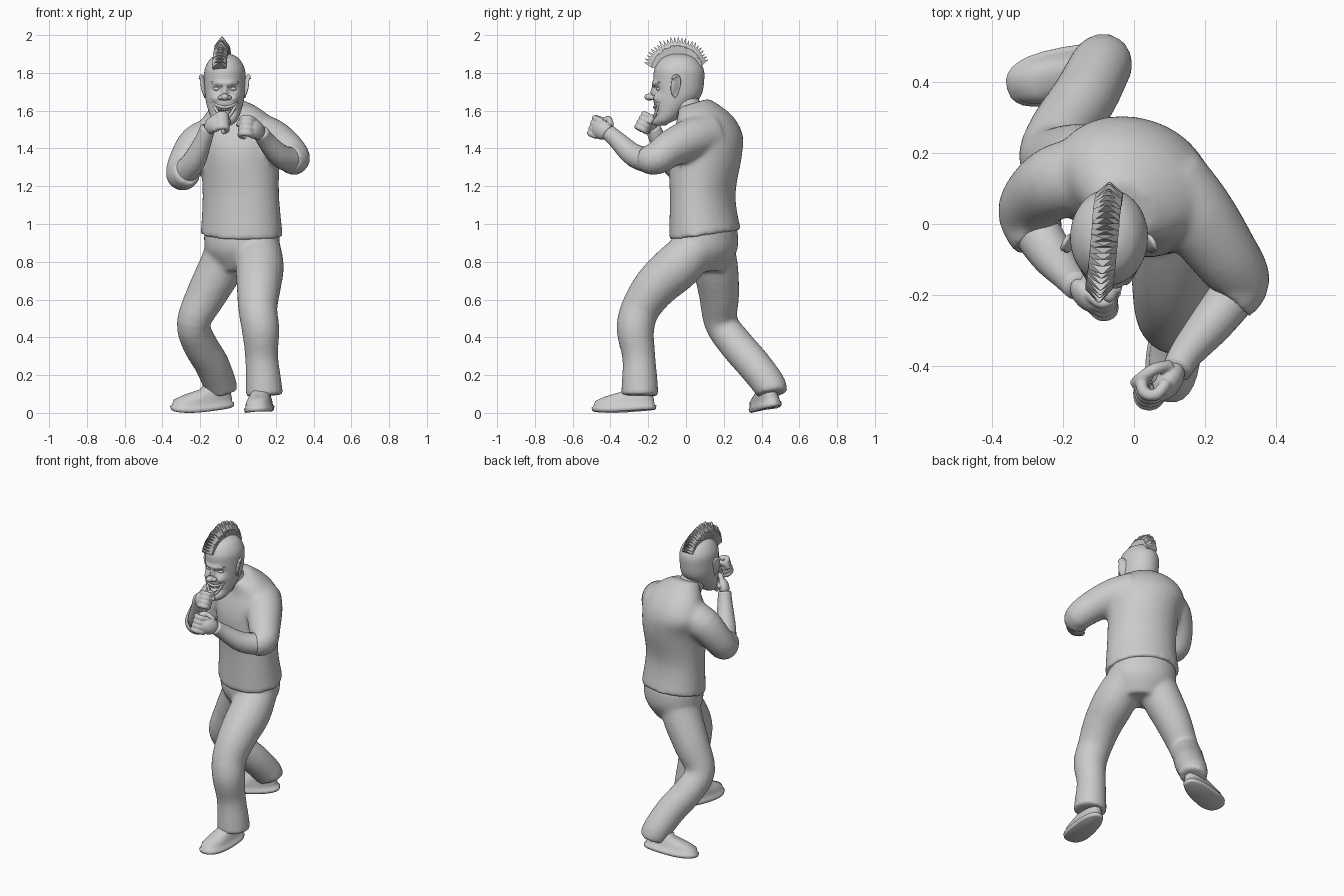
import bpy, bmesh, random
from math import sin, cos, pi, sqrt, atan2, radians, exp, copysign
from mathutils import Vector as V, Matrix as M

if "Cube" in bpy.data.objects:
    bpy.data.objects.remove(bpy.data.objects["Cube"])

random.seed(3)


def smooth_path(pts, steps=4):
    """Catmull-Rom through tuples of any length."""
    p = [V(q) for q in pts]
    p = [p[0]] + p + [p[-1]]
    out = []
    for i in range(1, len(p) - 2):
        a, b, c, d = p[i - 1:i + 3]
        for k in range(steps):
            t = k / steps
            out.append(0.5 * (2 * b + (c - a) * t + (2 * a - 5 * b + 4 * c - d) * t * t
                              + (3 * b - a - 3 * c + d) * t ** 3))
    return out + [p[-2]]


def loft(bm, rings):
    rows = [[bm.verts.new(co) for co in r] for r in rings]
    n = len(rows[0])
    for a, b in zip(rows, rows[1:]):
        for i in range(n):
            bm.faces.new((a[i], a[(i + 1) % n], b[(i + 1) % n], b[i]))
    bm.faces.new(rows[0][::-1])
    bm.faces.new(rows[-1])


def tube(bm, pts, n=20, steps=4):
    """Round limb through (x, y, z, radius) points."""
    p = smooth_path(pts, steps)
    c = [V(q[:3]) for q in p]
    u = V((0.31, 0.2, 0.93)).orthogonal()
    rings = []
    for i, q in enumerate(c):
        t = (c[min(i + 1, len(c) - 1)] - c[max(i - 1, 0)]).normalized()
        u = (u - t * u.dot(t)).normalized()
        w = t.cross(u)
        rings.append([q + (u * cos(2 * pi * k / n) + w * sin(2 * pi * k / n)) * p[i][3] for k in range(n)])
    loft(bm, rings)


def stack(bm, rows, yaw, n=32):
    """Body from horizontal ellipses (cx, cy, z, rx, ry, slope)."""
    rings = []
    for cx, cy, z, rx, ry, sl in smooth_path(rows):
        r = []
        for k in range(n):
            a = 2 * pi * k / n
            x, y = rx * cos(a), ry * sin(a)
            dy = x * sin(yaw) + y * cos(yaw)
            r.append(V((cx + x * cos(yaw) - y * sin(yaw), cy + dy, z + sl * dy)))
        rings.append(r)
    loft(bm, rings)


def blob(bm, c, size, rot=M.Identity(4)):
    bmesh.ops.create_uvsphere(bm, u_segments=16, v_segments=10, radius=1,
                              matrix=M.Translation(c) @ rot @ M.Diagonal((*size, 1)))


def finish(name, bm, voxel=0, iters=6, smooth=True):
    bmesh.ops.recalc_face_normals(bm, faces=bm.faces)
    for f in bm.faces:
        f.smooth = smooth
    me = bpy.data.meshes.new(name)
    bm.to_mesh(me)
    bm.free()
    ob = bpy.data.objects.new(name, me)
    bpy.context.collection.objects.link(ob)
    if voxel:
        m = ob.modifiers.new("merge", 'REMESH')
        m.mode, m.voxel_size, m.use_smooth_shade = 'VOXEL', voxel, True
        s = ob.modifiers.new("soften", 'SMOOTH')
        s.factor, s.iterations = 0.5, iters


YAW = radians(-25)

# Trousers: hips and two bent legs merged
bm = bmesh.new()
stack(bm, [(.02, .10, .98, .205, .165, 0), (.02, .10, .86, .20, .165, 0), (.02, .10, .75, .13, .10, 0)], YAW)
tube(bm, [(.11, .08, .90, .11), (.115, -.04, .78, .128), (.11, -.16, .67, .118), (.105, -.242, .55, .104),
          (.12, -.268, .44, .1), (.125, -.25, .3, .088), (.135, -.245, .17, .095), (.14, -.245, .09, .1)])
tube(bm, [(-.04, .13, .90, .12), (-.085, .155, .78, .12), (-.165, .175, .63, .108), (-.235, .185, .48, .09),
          (-.205, .26, .37, .092), (-.14, .355, .26, .092), (-.095, .44, .15, .088), (-.08, .455, .10, .082)])
finish("trousers", bm, .013, 8)

# Shirt: torso and two sleeves merged
bm = bmesh.new()
stack(bm, [(.02, .10, .94, .225, .182, .15), (.015, .088, 1.15, .21, .165, 0), (.01, .10, 1.35, .215, .19, 0),
           (.0, .11, 1.46, .235, .18, .05), (.0, .10, 1.55, .20, .14, .1), (-.012, .065, 1.61, .14, .10, .2),
           (-.03, .04, 1.64, .09, .075, .3)], YAW)
tube(bm, [(-.12, .14, 1.46, .11), (-.215, .12, 1.42, .105), (-.28, .07, 1.32, .092), (-.295, .02, 1.26, .086),
          (-.265, -.045, 1.28, .078)])
tube(bm, [(.09, .12, 1.47, .12), (.17, .03, 1.45, .112), (.25, -.08, 1.40, .098), (.298, -.16, 1.345, .086),
          (.265, -.215, 1.345, .075)])
finish("shirt", bm, .013, 8)


# Forearms and fists
def arm(side, pts, f, u, k):
    bm = bmesh.new()
    tube(bm, pts)
    finish(side + "_forearm", bm)
    f = V(f).normalized()
    u = V(u)
    u = (u - f * u.dot(f)).normalized()
    s = f.cross(u)
    w = V(pts[-1][:3])
    rot = M((f, s, u)).transposed().to_4x4()
    bm = bmesh.new()
    blob(bm, w + f * .035 * k, (.052 * k, .043 * k, .03 * k), rot)
    for i in range(4):
        base = w + s * (i - 1.5) * .023 * k
        curl = [(.05, 0), (.09, .004), (.102, .03), (.08, .05), (.055, .042)]
        tube(bm, [(*(base + (f * a + u * b) * k), .0145 * k) for a, b in curl], 10)
    sgn = 1 if side == "right" else -1
    tube(bm, [(*(w + (f * a + s * sgn * c + u * b) * k), .0145 * k)
              for a, b, c in [(.01, .015, .03), (.045, .04, .05), (.075, .055, .035), (.085, .062, .005)]], 10)
    finish(side + "_fist", bm, .005, 3)


arm("right", [(-.30, .02, 1.25, .07), (-.235, -.08, 1.33, .062), (-.185, -.145, 1.44, .046), (-.16, -.175, 1.51, .04)],
    (.55, -.6, .35), (.45, .5, -.25), 1.1)
arm("left", [(.31, -.16, 1.33, .07), (.225, -.27, 1.36, .062), (.15, -.36, 1.44, .048), (.12, -.41, 1.485, .042)],
    (-.5, -.75, .3), (-.7, .5, -.1), 1.2)


# Shoes: rounded outlines stacked from sole to ankle
def shoe(name, heel, toe, pitch, roll):
    bm = bmesh.new()
    rings = []
    for z, b, f, hw in [(0, .012, .335, .066), (.004, .004, .343, .072), (.022, 0, .347, .075), (.026, .01, .337, .068),
                        (.055, .012, .325, .064), (.075, .015, .27, .056), (.095, .02, .18, .05), (.15, .03, .13, .04)]:
        r = []
        for k in range(28):
            a = 2 * pi * k / 28
            x, y = (copysign(abs(t) ** .8, t) for t in (cos(a), sin(a)))
            r.append(V(((b + f) / 2 + (f - b) / 2 * x, hw * y * (1 + .14 * x), z + .012 * max(0, x) ** 2)))
        rings.append(r)
    loft(bm, rings)
    yaw = atan2(toe[1] - heel[1], toe[0] - heel[0])
    bm.transform(M.Translation((*heel, 0)) @ M.Rotation(yaw, 4, 'Z') @ M.Rotation(pitch, 4, 'Y') @ M.Rotation(roll, 4, 'X'))
    low = min(v.co.z for v in bm.verts)
    bmesh.ops.translate(bm, verts=bm.verts, vec=(0, 0, -low))
    finish(name, bm)


shoe("front_shoe", (.14, -.155), (.095, -.5), radians(4), radians(3))
shoe("back_shoe", (-.02, .47), (-.34, .39), radians(6), radians(-10))

# Head: stacked rings with the face pushed in and out
HX = -.07
prof = smooth_path([(1.522, -.13, .035, .03), (1.55, -.112, .066, .06), (1.61, -.076, .09, .095),
                    (1.68, -.045, .105, .125), (1.76, -.038, .109, .134), (1.82, -.037, .106, .13),
                    (1.87, -.037, .08, .098), (1.895, -.037, .045, .055), (1.903, -.037, .008, .01)], 9)


def skin(dx, z):
    q = min(prof, key=lambda r: abs(r[0] - z))
    return q[1] - q[3] * sqrt(max(0, 1 - (dx / q[2]) ** 2))


# sculpt marks: dx, z, width, height, push toward +y
marks = [(-.042, 1.715, .022, .016, .018), (.042, 1.715, .022, .016, .018),
         (-.03, 1.745, .025, .012, -.014), (.03, 1.745, .025, .012, -.014),
         (-.055, 1.665, .022, .02, -.018), (.055, 1.665, .022, .02, -.018), (0, 1.70, .012, .03, -.018),
         (0, 1.592, .038, .022, .05), (0, 1.535, .03, .015, -.012)]
bm = bmesh.new()
loft(bm, [[V((HX + rx * cos(2 * pi * k / 64), cy + ry * sin(2 * pi * k / 64), z)) for k in range(64)]
          for z, cy, rx, ry in prof])
for v in bm.verts:
    if v.co.y < -.05:
        v.co.y += sum(d * exp(-((v.co.x - HX - x) / w) ** 2 - ((v.co.z - z) / h) ** 2) for x, z, w, h, d in marks)
finish("head", bm)

bm = bmesh.new()
tube(bm, [(-.03, .05, 1.54, .08), (-.045, .015, 1.60, .076), (-.065, -.03, 1.68, .075)])
finish("neck", bm)

# Nose, eyes, slanted brows
bm = bmesh.new()
blob(bm, V((HX, -.193, 1.672)), (.023, .028, .019))
for s in (-1, 1):
    blob(bm, V((HX + s * .022, -.178, 1.668)), (.015, .018, .013))
finish("nose", bm, .004, 3)
bm = bmesh.new()
for s in (-1, 1):
    blob(bm, V((HX + s * .042, skin(.042, 1.715) + .021, 1.715)), (.021, .017, .011))
finish("eyes", bm)
bm = bmesh.new()
for s in (-1, 1):
    tube(bm, [(HX + s * x, skin(x, z) + .002, z, r) for x, z, r in
              [(.014, 1.728, .006), (.045, 1.745, .008), (.072, 1.75, .004)]], 10)
finish("brows", bm)

# Grinning lips and teeth
T = [t / 5 for t in range(-5, 6)]
upper = [(t * .062, 1.618 + .025 * t * t) for t in T]
lower = [(t * .062, 1.56 + .083 * t * t) for t in T]
bm = bmesh.new()
for line in (upper, lower):
    tube(bm, [(HX + x, skin(x, z) + .004, z, .008) for x, z in line], 10, 2)
finish("lips", bm)
bm = bmesh.new()
for line, dz in ((upper, -.011), (lower, .010)):
    for x, z in line[2:-2]:
        blob(bm, V((HX + x, skin(x, z) + .009, z + dz)), (.006, .005, .009))
finish("teeth", bm)

# Ears: flat shell with a soft rim, narrowing to the lobe
for side, s in (("right", -1), ("left", 1)):
    bm = bmesh.new()
    rot = M.Rotation(s * radians(28), 4, 'Z') @ M.Rotation(s * radians(10), 4, 'Y')
    c = V((HX + s * .112, -.058, 1.73))
    blob(bm, c, (.011, .027, .058), rot)
    rim = [c + rot @ V((s * .004, (.022 + .008 * sin(a)) * cos(a), .058 * sin(a))) for a in [-1.6 + .4 * i for i in range(11)]]
    tube(bm, [(*q, .008) for q in rim], 8, 2)
    finish(side + "_ear", bm, .004, 4)

# Mohawk: fan of overlapping pointed blades
bm = bmesh.new()
N = 24
for i in range(N):
    t = i / (N - 1)
    a = radians(160 - 132 * t)
    R = .202 + .014 * sin(pi * t) - .026 * t + random.uniform(-.008, .003)
    d, e = V((0, cos(a), sin(a))), V((0, -sin(a), cos(a)))
    o = V((HX - .014 - .03 * (.5 - t), -.037, 1.788))
    rings = [[o + d * r + e * y * th + V((x * hw, 0, 0)) for x, y in ((-1, -1), (1, -1), (1, 1), (-1, 1))]
             for r, hw, th in ((.095, .032, .008), (R * .77, .038, .012), (R, .003, .001))]
    loft(bm, rings)
finish("mohawk", bm, smooth=False)
